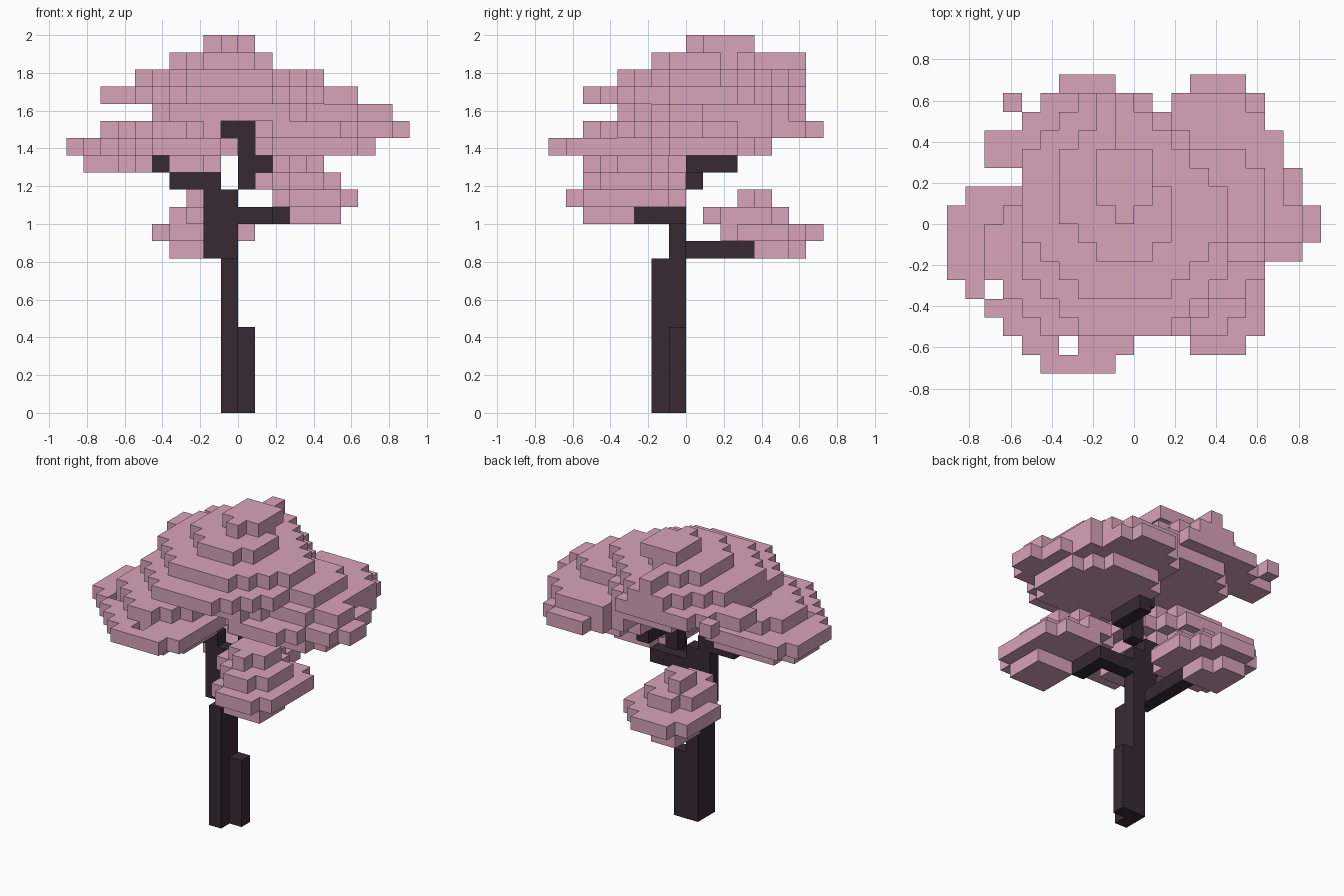
import bpy
import bmesh
from mathutils import Vector

UNIT = 1 / 11      # edge of one block

cube = bpy.data.objects.get("Cube")
if cube:
    bpy.data.objects.remove(cube, do_unlink=True)


def make_material(name, rgb):
    mat = bpy.data.materials.new(name)
    mat.use_nodes = True
    mat.diffuse_color = (*rgb, 1)
    bsdf = next(n for n in mat.node_tree.nodes if n.type == "BSDF_PRINCIPLED")
    bsdf.inputs["Base Color"].default_value = (*rgb, 1)
    bsdf.inputs["Roughness"].default_value = 0.9
    return mat


def box(x0, x1, y0, y1, z0, z1):
    """Block cells filling a box."""
    return {(x, y, z) for x in range(x0, x1) for y in range(y0, y1) for z in range(z0, z1)}


def slab(z, limits, cuts):
    """One layer of cells: a rectangle with its corners cut off in steps.
    Cuts run back left, back right, front right, front left."""
    x0, x1, y0, y1 = limits
    back_left, back_right, front_right, front_left = cuts
    cells = set()
    for cell in box(x0, x1, y0, y1, z, z + 1):
        x, y = cell[0] + 0.5, cell[1] + 0.5
        if (x1 - x + y1 - y >= back_left and x - x0 + y1 - y >= back_right
                and x - x0 + y - y0 >= front_right and x1 - x + y - y0 >= front_left):
            cells.add(cell)
    return cells


def crown(bottom, *layers):
    """Stack of slabs, from the bottom layer up."""
    cells = set()
    for i, (limits, cuts) in enumerate(layers):
        cells |= slab(bottom + i, limits, cuts)
    return cells


def build(name, cells, mat):
    """Mesh the outer faces of a set of block cells."""
    bm = bmesh.new()
    corners = {}

    def vert(p):
        key = tuple(round(v) for v in p)
        if key not in corners:
            corners[key] = bm.verts.new(Vector(key) * UNIT)
        return corners[key]

    for cell in sorted(cells):
        base = Vector(cell)
        for axis in range(3):
            u, v = Vector(), Vector()
            u[(axis + 1) % 3] = v[(axis + 2) % 3] = 1
            for side in (0, 1):
                step = Vector()
                step[axis] = 1 if side else -1
                if tuple(int(c) for c in base + step) in cells:
                    continue
                o = base.copy()
                o[axis] += side
                quad = [o, o + u, o + u + v, o + v]
                if not side:
                    quad.reverse()
                bm.faces.new([vert(p) for p in quad])
    mesh = bpy.data.meshes.new(name)
    bm.to_mesh(mesh)
    bm.free()
    mesh.materials.append(mat)
    obj = bpy.data.objects.new(name, mesh)
    bpy.context.collection.objects.link(obj)


bark = make_material("dark bark", (0.039, 0.023, 0.032))
blossom = make_material("pink blossom", (0.69, 0.37, 0.48))

# Trunk: tall post, root stub, and the stepped upper stem
trunk = box(-1, 0, -2, 0, 0, 9) | box(0, 1, -1, 0, 0, 5)
trunk |= box(-1, 0, -1, 0, 9, 13) | box(-2, -1, -1, 0, 10, 13)
trunk |= box(0, 1, 0, 1, 13, 17) | box(-1, 0, 0, 1, 16, 17)

# Branches reaching each crown
branches = {
    "back_branch": box(-2, -1, -1, 4, 9, 10),
    "front_branch": box(0, 3, -1, 0, 11, 12) | box(2, 3, -3, -1, 11, 12),
    "right_branch": box(-4, -1, -1, 0, 13, 14) | box(-5, -4, -6, 0, 14, 15),
    "left_branch": box(1, 2, 0, 3, 14, 15),
}

# Wide top crown, with a narrow spur running to the back
top = crown(17,
            ((-5, 5, -4, 6), (4, 3, 3, 3)),
            ((-6, 5, -6, 7), (5, 2, 4, 4)),
            ((-6, 5, -4, 7), (6, 4, 4, 4)),
            ((-4, 2, -2, 5), (4, 2, 3, 2)),
            ((-2, 1, 0, 4), (1, 1, 2, 2)))
top |= box(-8, -6, 3, 5, 18, 19) | box(-7, -6, 6, 7, 18, 19) | box(-2, -1, 5, 7, 20, 21)

# Crown at the back left of the stem
left = crown(15,
             ((1, 8, -2, 5), (3, 2, 2, 2)),
             ((1, 7, -4, 8), (2, 3, 2, 2)),
             ((1, 8, -2, 7), (3, 2, 2, 2)),
             ((2, 7, -1, 4), (2, 1, 1, 1)))
left |= box(7, 8, -2, 5, 16, 17) | box(8, 9, -2, 3, 16, 17)
left |= box(9, 10, -1, 1, 16, 17) | box(8, 9, -1, 1, 17, 18)

# Crown at the front right, with two gaps in its rim
right = crown(14,
              ((-9, -1, -6, 1), (3, 2, 4, 2)),
              ((-10, 0, -8, 2), (4, 2, 6, 2)),
              ((-8, -1, -6, 1), (3, 2, 4, 3)),
              ((-5, -1, -4, 1), (1, 1, 2, 2)))
right -= box(-8, -7, -4, -3, 14, 17) | box(-4, -3, -7, -6, 14, 17)

# Two small low crowns
front = crown(11,
              ((3, 6, -6, -3), (1, 1, 1, 1)),
              ((2, 7, -7, 0), (2, 2, 2, 2)),
              ((1, 6, -6, 0), (3, 2, 3, 2)),
              ((2, 5, -5, -1), (2, 2, 2, 2)))

back = crown(9,
             ((-4, -1, 4, 7), (2, 1, 1, 1)),
             ((-5, 1, 2, 8), (3, 2, 2, 2)),
             ((-4, 0, 1, 6), (2, 2, 2, 2)),
             ((-3, -1, 3, 5), (2, 1, 1, 1)))

# Wood goes first so blossoms never share a cell with it
used = set(trunk)
build("trunk", trunk, bark)
for name, cells in branches.items():
    build(name, cells - used, bark)
    used |= cells

for name, cells in (("top_crown", top), ("left_crown", left), ("right_crown", right),
                    ("front_crown", front), ("back_crown", back)):
    build(name, cells - used, blossom)
    used |= cells
